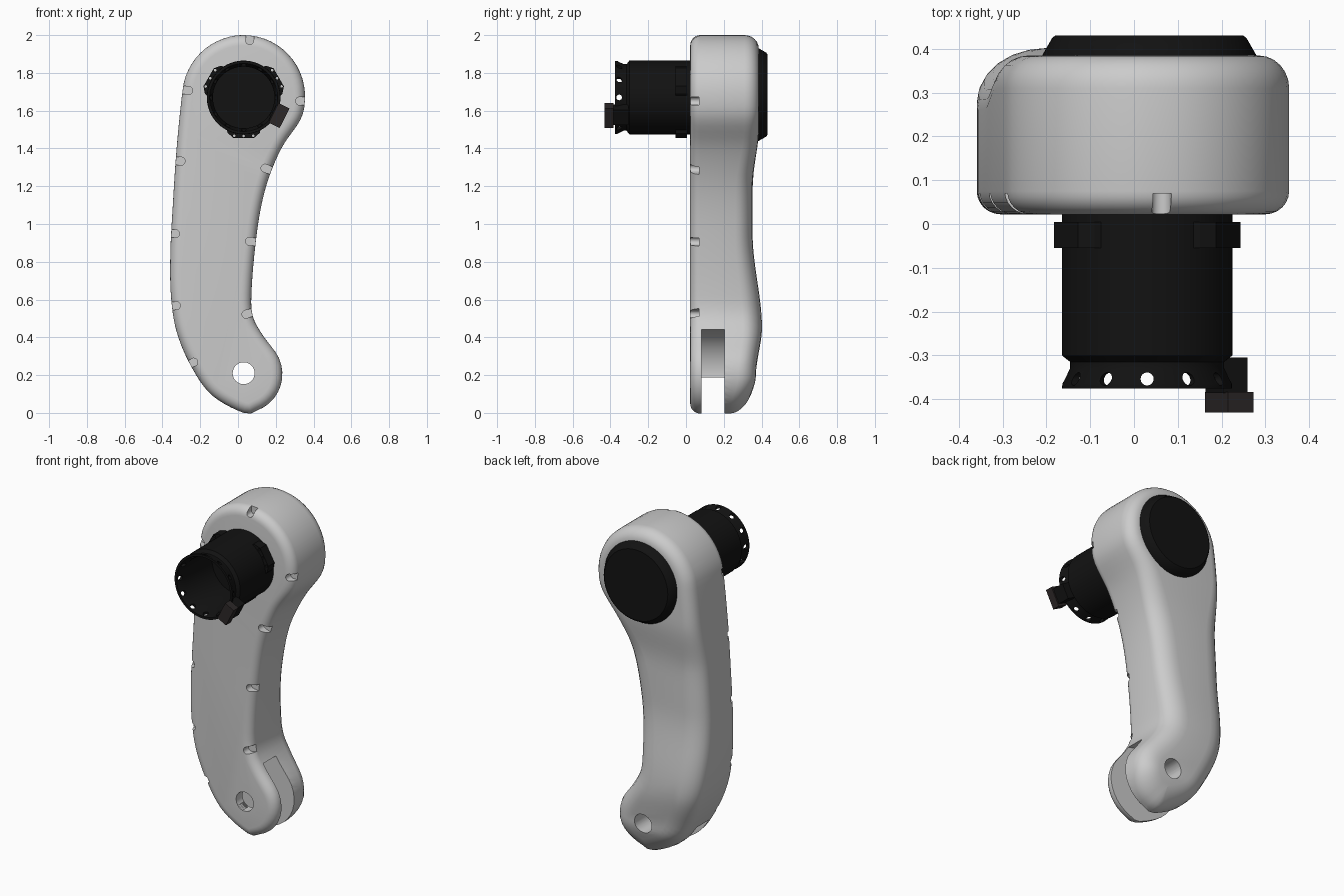
import bpy, bmesh
from math import sin, cos, pi, radians
from mathutils import Vector, Matrix

if "Cube" in bpy.data.objects:
    bpy.data.objects.remove(bpy.data.objects["Cube"])

CX = 0.03            # shared x of motor and hinge axes
MZ, HZ = 1.67, 0.21  # motor and hinge heights


def material(name, rgb):
    m = bpy.data.materials.new(name)
    m.diffuse_color = (*rgb, 1)
    m.use_nodes = True
    m.node_tree.nodes["Principled BSDF"].inputs["Base Color"].default_value = m.diffuse_color
    return m


black = material("black", (0.006, 0.006, 0.006))
brown = material("dark_brown", (0.025, 0.02, 0.02))


def finish(name, bm, mat=None):
    bmesh.ops.recalc_face_normals(bm, faces=bm.faces)
    me = bpy.data.meshes.new(name)
    bm.to_mesh(me)
    bm.free()
    ob = bpy.data.objects.new(name, me)
    bpy.context.collection.objects.link(ob)
    if mat:
        me.materials.append(mat)
    return ob


def lathe(name, profile, cx, cz, seg=64, mat=None):
    """Revolve (radius, y) points round an axis along y."""
    bm = bmesh.new()
    rings = []
    for r, y in profile:
        n = seg if r > 0 else 1
        rings.append([bm.verts.new((cx + r * cos(2 * pi * i / seg), y, cz + r * sin(2 * pi * i / seg)))
                      for i in range(n)])
    for a, b in zip(rings, rings[1:]):
        for i in range(seg):
            q = [a[i % len(a)], a[(i + 1) % len(a)], b[(i + 1) % len(b)], b[i % len(b)]]
            bm.faces.new(list(dict.fromkeys(q)))
    return finish(name, bm, mat)


def rod(r, y0, y1, cx, cz, seg=24):
    return lathe("cutter", [(0, y0), (r, y0), (r, y1), (0, y1)], cx, cz, seg)


def prism(name, pts, y0, y1, mat=None):
    """Extrude (x, z) points along y."""
    bm = bmesh.new()
    f = bm.faces.new([bm.verts.new((x, y0, z)) for x, z in pts])
    ext = bmesh.ops.extrude_face_region(bm, geom=[f])["geom"]
    bmesh.ops.translate(bm, vec=(0, y1 - y0, 0), verts=[v for v in ext if isinstance(v, bmesh.types.BMVert)])
    return finish(name, bm, mat)


def cut(ob, cutter):
    bpy.context.view_layer.objects.active = ob
    m = ob.modifiers.new("cut", 'BOOLEAN')
    m.operation, m.object, m.solver = 'DIFFERENCE', cutter, 'EXACT'
    bpy.ops.object.modifier_apply(modifier=m.name)
    bpy.data.objects.remove(cutter)


def smooth(ob, angle=35):
    bpy.ops.object.select_all(action='DESELECT')
    ob.select_set(True)
    bpy.context.view_layer.objects.active = ob
    bpy.ops.object.shade_smooth_by_angle(angle=radians(angle))


def catmull(p0, p1, p2, p3, t):
    return 0.5 * (2 * p1 + (p2 - p0) * t + (2 * p0 - 5 * p1 + 4 * p2 - p3) * t * t
                  + (3 * p1 - p0 - 3 * p2 + p3) * t ** 3)


def resample(pts, n):
    d = [0]
    for a, b in zip(pts, pts[1:]):
        d.append(d[-1] + (b - a).length)
    out, k = [], 0
    for i in range(n + 1):
        s = d[-1] * i / n
        while k < len(d) - 2 and d[k + 1] < s:
            k += 1
        out.append(pts[k].lerp(pts[k + 1], min(1, (s - d[k]) / (d[k + 1] - d[k]))))
    return out


def interp(table, z):
    """Smooth lookup in a (z, value) table."""
    for (a, va), (b, vb) in zip(table, table[1:]):
        if z <= b:
            t = max(0, (z - a) / (b - a))
            return va + (vb - va) * t * t * (3 - 2 * t)
    return table[-1][1]


# Arm outline: head and foot arcs joined by free curves
def arc(cz, r, a0, a1, n):
    return [Vector((CX + r * cos(radians(a0 + (a1 - a0) * i / n)), cz + r * sin(radians(a0 + (a1 - a0) * i / n))))
            for i in range(n + 1)]


right = arc(1.675, 0.325, 90, -22, 6) + [Vector(p) for p in [
    (0.235, 1.41), (0.165, 1.25), (0.12, 1.08), (0.09, 0.87), (0.072, 0.65), (0.076, 0.52), (0.125, 0.42)]] \
    + arc(0.205, 0.205, 32, -90, 6)
left = [Vector(p) for p in [(-0.14, 0.095), (-0.25, 0.25), (-0.325, 0.43), (-0.355, 0.62), (-0.358, 0.85),
                            (-0.345, 1.1), (-0.325, 1.4)]] + arc(1.675, 0.325, 175, 105, 4)
ctrl = right + left
M, NR, N = len(ctrl), len(right) - 1, 64
dense = [catmull(ctrl[i - 1], ctrl[i], ctrl[(i + 1) % M], ctrl[(i + 2) % M], k / 10)
         for i in range(M) for k in range(10)]
rs = resample(dense[:NR * 10 + 1], N)
ls = resample(dense[NR * 10:] + dense[:1], N)
loop = rs + ls[1:-1]
L = len(loop)
normals = []
for i in range(L):
    t = (loop[(i + 1) % L] - loop[i - 1]).normalized()
    normals.append(Vector((t.y, -t.x)))  # inward for this clockwise loop

BACK = [(0, 0.32), (0.2, 0.37), (0.45, 0.402), (0.95, 0.352), (1.2, 0.352), (1.5, 0.385), (2, 0.385)]
INSET = [(0, 0.10), (0.5, 0.13), (1.1, 0.12), (1.6, 0.07), (2, 0.07)]
DROP = [(0, 0.09), (0.5, 0.10), (1.1, 0.09), (1.6, 0.075), (2, 0.075)]

# Arm shell: rings stacked from the flat front to the rounded back
bm = bmesh.new()
rings = []
S = 6
for k in range(S + 1):
    a = pi / 2 * k / S
    rings.append([bm.verts.new((q.x, 0.075 - 0.053 * cos(a), q.y)) for q in
                  (p + n * 0.055 * (1 - sin(a)) for p, n in zip(loop, normals))])
for k in range(S + 1):
    a = pi / 2 * k / S
    ring = []
    for p, n in zip(loop, normals):
        q = p + n * interp(INSET, p.y) * (1 - cos(a))
        ring.append(bm.verts.new((q.x, interp(BACK, q.y) - interp(DROP, p.y) * (1 - sin(a)), q.y)))
    rings.append(ring)
for a, b in zip(rings, rings[1:]):
    for i in range(L):
        bm.faces.new((a[i], a[(i + 1) % L], b[(i + 1) % L], b[i]))
bm.faces.new(rings[0])
for i in range(N):
    q = [rings[-1][j % L] for j in (i, i + 1, -i - 1, -i)]
    bm.faces.new(list(dict.fromkeys(q)))
arm = finish("arm_shell", bm)

# Hinge fork slot and pin hole
cut(arm, rod(0.245, 0.083, 0.205, CX, HZ, 96))
cut(arm, rod(0.058, -0.1, 0.6, CX, HZ, 48))

# Screw notches along the front edge
for x, z in [(0.065, 2.0), (-0.29, 1.71), (0.355, 1.65), (-0.33, 1.335), (0.17, 1.285),
             (-0.36, 0.95), (0.09, 0.905), (-0.355, 0.565), (0.07, 0.53), (-0.26, 0.255)]:
    i = min(range(L), key=lambda j: (loop[j] - Vector((x, z))).length)
    n = normals[i]
    t = Vector((-n.y, n.x))
    tip = [n * (0.03 + 0.02 * cos(a)) + t * 0.021 * sin(a) for a in (pi * (k / 8 - 0.5) for k in range(9))]
    pts = [Vector((x, z)) + v for v in [-n * 0.06 - t * 0.021] + tip + [-n * 0.06 + t * 0.021]]
    cut(arm, prism("cutter", pts, -0.05, 0.07))
smooth(arm)

# Back cover disc
smooth(lathe("back_cover", [(0, 0.3), (0.25, 0.3), (0.25, 0.376), (0.222, 0.425), (0.214, 0.431), (0, 0.431)],
             CX + 0.005, 1.685, 96, black))

# Hollow motor housing with a flared rim
motor = lathe("motor_housing", [(0, 0.05), (0.195, 0.05), (0.195, -0.3), (0.176, -0.315), (0.176, -0.33),
                                (0.194, -0.365), (0.194, -0.376), (0.18, -0.376), (0.163, -0.33),
                                (0.163, -0.06), (0, -0.06)], CX, MZ, 96, black)
for i in range(6):
    c = bmesh.new()
    rot = Matrix.Translation((CX, -0.354, MZ)) @ Matrix.Rotation(pi * i / 6, 4, 'Y')
    bmesh.ops.create_cone(c, cap_ends=True, segments=16, radius1=0.015, radius2=0.015, depth=0.6, matrix=rot)
    cut(motor, finish("cutter", c))
smooth(motor)


def polar(pts, angle):
    """Turn (tangent, radius) points into x, z around the motor axis."""
    a = radians(angle)
    return [(CX + r * cos(a) - t * sin(a), MZ + r * sin(a) + t * cos(a)) for t, r in pts]


# Three mounting lugs with screw holes
for angle in (30, 150, 270):
    lug = prism("mounting_lug", polar([(-0.095, 0.15), (-0.085, 0.188), (-0.055, 0.214), (0.055, 0.214),
                                       (0.085, 0.188), (0.095, 0.15)], angle), -0.055, 0.005, black)
    for x, z in polar([(-0.05, 0.203), (0, 0.204), (0.05, 0.203)], angle):
        cut(lug, rod(0.007, -0.1, 0.1, x, z, 12))

# Cable connector on the rim
prism("connector_neck", polar([(-0.045, 0.172), (-0.045, 0.235), (0.045, 0.235), (0.045, 0.172)], -27),
      -0.386, -0.305, black)
prism("connector_plug", polar([(-0.058, 0.178), (-0.058, 0.243), (0.058, 0.243), (0.058, 0.178)], -27),
      -0.431, -0.384, brown)
